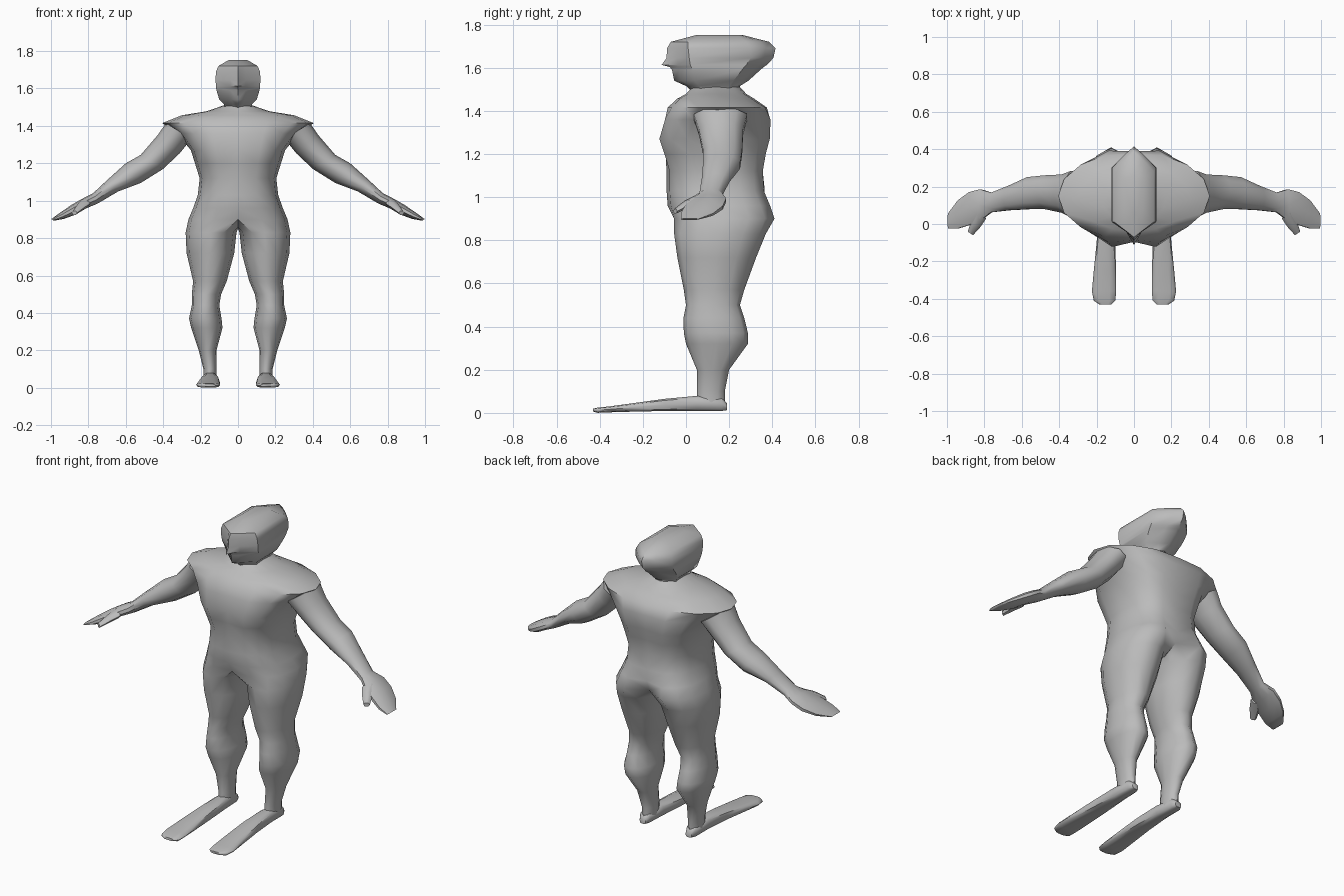
import bpy, bmesh, math
from mathutils import Vector

if "Cube" in bpy.data.objects:
    bpy.data.objects.remove(bpy.data.objects["Cube"])

skin = bpy.data.materials.new("plain grey")
skin.diffuse_color = (0.5, 0.5, 0.5, 1)
skin.use_nodes = True
skin.node_tree.nodes["Principled BSDF"].inputs["Base Color"].default_value = skin.diffuse_color


def finish(name, bm, smooth=50):
    """Turn one half into a mirrored, smooth-shaded object."""
    bmesh.ops.recalc_face_normals(bm, faces=bm.faces)
    me = bpy.data.meshes.new(name)
    bm.to_mesh(me)
    bm.free()
    ob = bpy.data.objects.new(name, me)
    bpy.context.collection.objects.link(ob)
    me.materials.append(skin)
    mod = ob.modifiers.new("mirror", 'MIRROR')
    mod.use_clip = True
    mod.merge_threshold = 0.0005
    bpy.ops.object.select_all(action='DESELECT')
    ob.select_set(True)
    bpy.context.view_layer.objects.active = ob
    bpy.ops.object.modifier_apply(modifier="mirror")
    bpy.ops.object.shade_smooth_by_angle(angle=math.radians(smooth))
    return ob


def add(bm, pts):
    return [bm.verts.new(p) for p in pts]


def bridge(bm, a, b, closed=True):
    n = len(a)
    for i in range(n if closed else n - 1):
        j = (i + 1) % n
        bm.faces.new((a[i], a[j], b[j], b[i]))


def loft(bm, rings):
    """Closed tube through rings, capped at both ends."""
    rows = [add(bm, r) for r in rings]
    for a, b in zip(rows, rows[1:]):
        bridge(bm, a, b)
    bm.faces.new(rows[0])
    bm.faces.new(rows[-1])


def oval(c, u, v, n=10, power=1.0):
    f = lambda k: math.copysign(abs(k) ** power, k)
    return [c + u * f(math.cos(t)) + v * f(math.sin(t))
            for t in (2 * math.pi * i / n for i in range(n))]


# ---- torso and legs: half rings from front centre round the side to the back
def half_ring(z, w, yf, yb, power, dent_f, dent_b):
    c, h = (yf + yb) / 2, (yb - yf) / 2
    pts = []
    for i in range(9):
        t = math.pi * i / 8
        co = math.cos(t)
        y = c - h * math.copysign(abs(co) ** power, co)
        y += dent_f if i == 0 else -dent_b if i == 8 else 0
        pts.append((0 if i in (0, 8) else w * math.sin(t) ** power, y, z))
    return pts


torso = [  # z, half width, front, back, squareness, front dent, back dent
    (1.51, .075, .03, .25, 1, 0, 0),
    (1.478, .17, .0, .28, 1, 0, 0),
    (1.457, .30, -.04, .315, 1, 0, 0),
    (1.415, .405, -.085, .385, 1, 0, .01),
    (1.36, .325, -.115, .41, .9, .02, .02),
    (1.27, .252, -.14, .405, .8, .045, .03),
    (1.20, .23, -.115, .385, .8, .02, .025),
    (1.12, .205, -.09, .37, .8, 0, .02),
    (1.03, .215, -.09, .375, .8, 0, .01),
    (.96, .24, -.085, .405, .8, .0, .04),
    (.90, .265, -.07, .425, .8, .015, .08),
]
legs = [  # z, inner x, outer x, front y, back y
    (.83, .008, .28, -.055, .37),
    (.72, .02, .275, -.04, .325),
    (.57, .06, .24, -.01, .27),
    (.50, .09, .247, .0, .25),
    (.44, .10, .247, -.012, .27),
    (.37, .088, .262, -.01, .287),
    (.32, .083, .25, .0, .287),
    (.20, .115, .21, .05, .20),
    (.10, .115, .185, .05, .18),
    (.04, .115, .185, .05, .18),
]
bm = bmesh.new()
rows = [add(bm, half_ring(*r)) for r in torso]
for a, b in zip(rows, rows[1:]):
    bridge(bm, a, b, False)
# crotch points close the hip half ring into a leg opening
prev = rows[-1] + add(bm, [(0, .26, .86), (0, .15, .85), (0, .04, .86)])
for z, x0, x1, y0, y1 in legs:
    ring = []
    for i in range(12):
        a = math.radians((i - 4) * 30 + 90)
        ring.append(((x0 + x1) / 2 + (x1 - x0) / 2 * math.sin(a),
                     (y0 + y1) / 2 - (y1 - y0) / 2 * math.cos(a), z))
    ring = add(bm, ring)
    bridge(bm, prev, ring)
    prev = ring
bm.faces.new(prev)
finish("body", bm)

# ---- head: long six-sided plan, pointed at face and back
head = [  # z, half width, front y, cheek y, rear corner y, back y
    (1.48, .07, .04, .08, .2, .25),
    (1.515, .075, .0, .06, .2, .25),
    (1.54, .10, -.055, .04, .22, .29),
    (1.59, .115, -.065, .03, .26, .345),
    (1.603, .117, -.075, .025, .27, .36),
    (1.613, .118, -.113, .02, .28, .375),
    (1.645, .12, -.09, .015, .3, .405),
    (1.69, .118, -.088, .01, .3, .415),
    (1.72, .105, -.07, .01, .28, .385),
    (1.752, .05, .05, .08, .24, .26),
]
bm = bmesh.new()
rows = []
for z, w, yf, yc, yr, yb in head:
    # the middle face point keeps the nose narrow
    ym = max(yf, -.07) * .65 + yc * .35
    rows.append(add(bm, [(0, yf, z), (w * .35, ym, z), (w, yc, z),
                         (w, yr, z), (w * .45, yb * .6 + yr * .4, z), (0, yb, z)]))
for a, b in zip(rows, rows[1:]):
    bridge(bm, a, b, False)
bm.faces.new(rows[-1])
finish("head", bm)

# ---- arms with flat hands: each ring spans an upper and a lower point
arm = [  # upper x, z, lower x, z, front y, back y
    (.385, 1.415, .25, 1.33, .03, .29),
    (.43, 1.35, .31, 1.255, .055, .27),
    (.52, 1.245, .40, 1.17, .075, .265),
    (.60, 1.20, .52, 1.095, .075, .255),
    (.70, 1.11, .64, 1.05, .07, .205),
    (.775, 1.04, .75, .985, .06, .17),
    (.83, 1.012, .81, .96, .015, .19),
    (.89, .978, .87, .925, -.01, .175),
    (.95, .937, .93, .903, -.028, .13),
    (.998, .902, .985, .893, -.025, .06),
]
bm = bmesh.new()
loft(bm, [oval(Vector(((a + c) / 2, (y0 + y1) / 2, (b + d) / 2)),
               Vector(((a - c) / 2, 0, (b - d) / 2)),
               Vector((0, (y1 - y0) / 2, 0)), 10)
          for a, b, c, d, y0, y1 in arm])
finish("arms", bm)

# thumbs
bm = bmesh.new()
loft(bm, [oval(Vector(p), Vector((r * 1.2, r * .8, 0)), Vector((0, 0, r)), 6)
          for p, r in (((.82, .05, .985), .025), ((.845, .0, .965), .02),
                       ((.875, -.05, .935), .012))])
finish("thumbs", bm)

# ---- long flat feet
foot = [  # y, inner x, outer x, bottom z, top z
    (.19, .13, .17, .012, .045),
    (.165, .118, .185, .008, .07),
    (.05, .11, .188, .008, .08),
    (-.10, .10, .20, .008, .066),
    (-.25, .096, .215, .005, .045),
    (-.36, .095, .225, .002, .03),
    (-.41, .10, .215, .0, .025),
    (-.43, .12, .185, .006, .02),
]
bm = bmesh.new()
loft(bm, [oval(Vector(((x0 + x1) / 2, y, (z0 + z1) / 2)),
               Vector(((x1 - x0) / 2, 0, 0)),
               Vector((0, 0, (z1 - z0) / 2)), 10, .65)
          for y, x0, x1, z0, z1 in foot])
finish("feet", bm)
